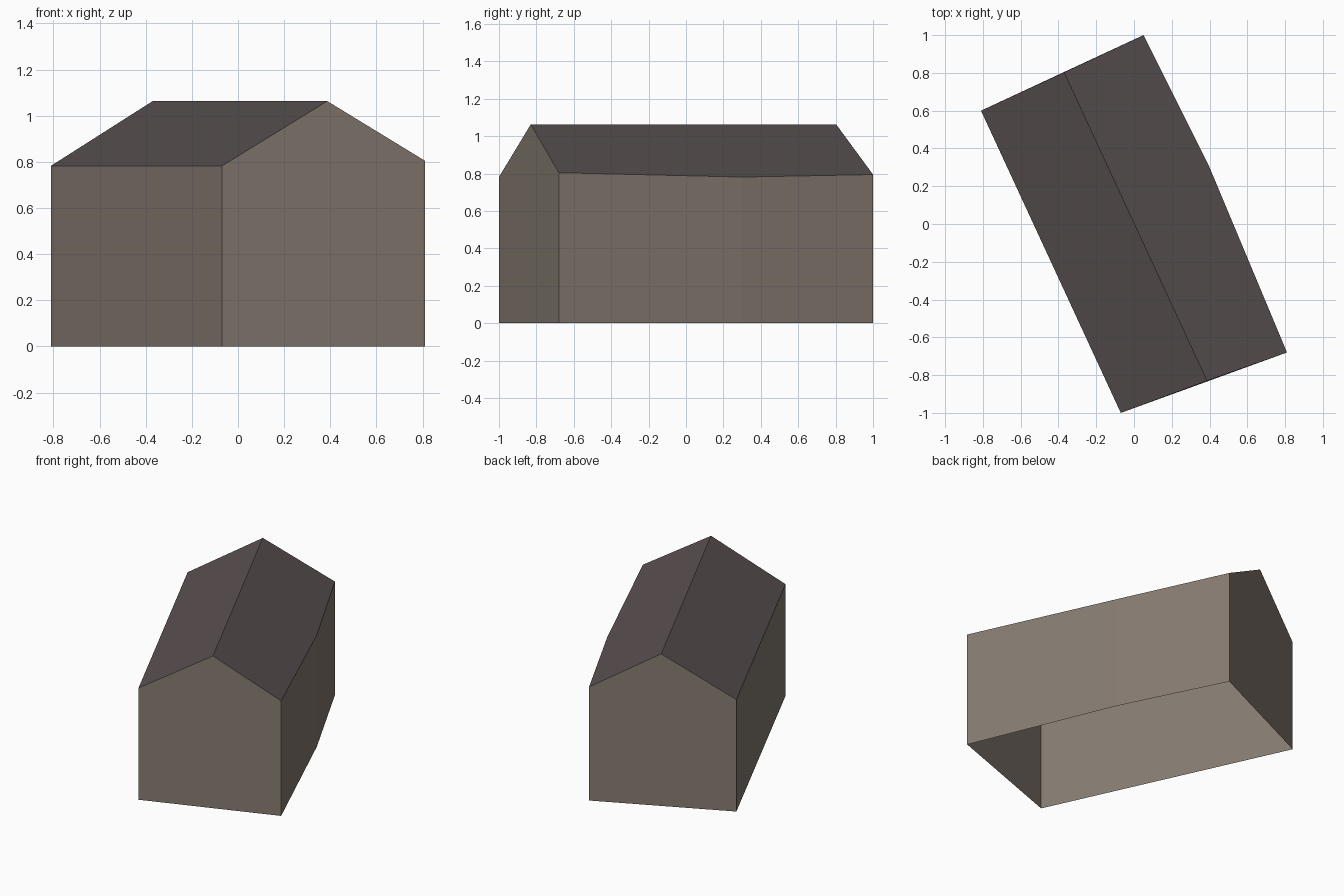
import bpy
import bmesh
from mathutils import Vector

cube = bpy.data.objects.get("Cube")
if cube:
    bpy.data.objects.remove(cube, do_unlink=True)


def make_material(name, rgb):
    mat = bpy.data.materials.new(name)
    mat.use_nodes = True
    colour = (*rgb, 1.0)
    mat.diffuse_color = colour
    mat.node_tree.nodes["Principled BSDF"].inputs["Base Color"].default_value = colour
    return mat


def make_object(name, polygons, mat):
    bm = bmesh.new()
    for points in polygons:
        bm.faces.new([bm.verts.new(p) for p in points])
    bmesh.ops.remove_doubles(bm, verts=bm.verts, dist=0.0001)
    mesh = bpy.data.meshes.new(name)
    bm.to_mesh(mesh)
    bm.free()
    mesh.materials.append(mat)
    obj = bpy.data.objects.new(name, mesh)
    bpy.context.collection.objects.link(obj)
    return obj


# Ridge line and roof pitch
RIDGE_Z = 1.063
PITCH = 0.578
ridge_front = Vector((0.387, -0.83, RIDGE_Z))
ridge_back = Vector((-0.37, 0.803, RIDGE_Z))
along = (ridge_back - ridge_front).normalized()
across = along.cross(Vector((0, 0, 1)))


def eave(x, y):
    """Point at the wall top, lowered by its distance from the ridge."""
    distance = abs((Vector((x, y, RIDGE_Z)) - ridge_front).dot(across))
    return Vector((x, y, RIDGE_Z - PITCH * distance))


def ground(p):
    return Vector((p.x, p.y, 0))


# Footprint corners, with a slight bend in the long left wall
front_right = eave(-0.07, -1.0)
front_left = eave(0.81, -0.68)
bend = eave(0.40, 0.30)
back_left = eave(0.05, 1.0)
back_right = eave(-0.81, 0.60)

# Walls, open underneath: each outline runs along the wall top
wall_tops = [
    [front_right, ridge_front, front_left],
    [front_left, bend],
    [bend, back_left],
    [back_left, ridge_back, back_right],
    [back_right, front_right],
]
walls = [[ground(top[0]), ground(top[-1])] + top[::-1] for top in wall_tops]
make_object("walls", walls, make_material("warm grey wall", (0.238, 0.198, 0.165)))

# Two roof slopes
slopes = [
    [front_left, bend, back_left, ridge_back, ridge_front],
    [back_right, front_right, ridge_front, ridge_back],
]
make_object("roof", slopes, make_material("dark brown roof", (0.102, 0.080, 0.080)))
